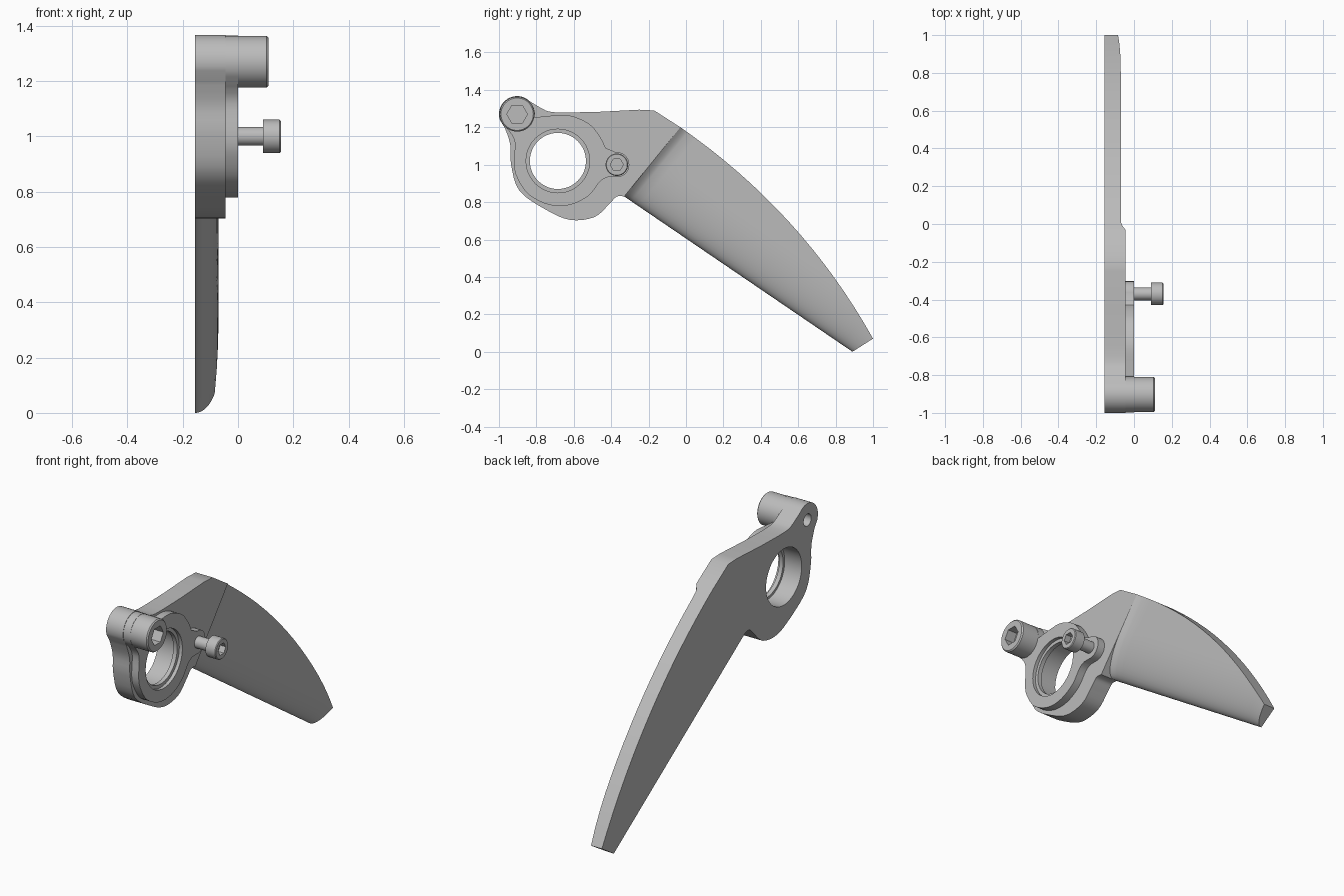
import bpy, bmesh
from math import cos, sin, pi, radians
from mathutils import Vector, Matrix

cube = bpy.data.objects.get("Cube")
if cube:
    bpy.data.objects.remove(cube)

steel = bpy.data.materials.new("satin_grey")
steel.use_nodes = True
GREY = (0.5, 0.5, 0.5, 1)
steel.diffuse_color = GREY
steel.node_tree.nodes["Principled BSDF"].inputs["Base Color"].default_value = GREY

# Local x, y, z become world y, z, x, so profiles are drawn in the side plane
SIDE = Matrix(((0, 0, 1, 0), (1, 0, 0, 0), (0, 1, 0, 0), (0, 0, 0, 1)))
BACK, FACE, LIP, FRONT = -0.155, -0.045, -0.02, 0.0


def finish(name, bm):
    bmesh.ops.remove_doubles(bm, verts=bm.verts, dist=0.0001)
    bmesh.ops.recalc_face_normals(bm, faces=bm.faces)
    mesh = bpy.data.meshes.new(name)
    bm.to_mesh(mesh)
    bm.free()
    mesh.materials.clear()
    mesh.materials.append(steel)
    obj = bpy.data.objects.new(name, mesh)
    bpy.context.collection.objects.link(obj)
    bpy.ops.object.select_all(action='DESELECT')
    obj.select_set(True)
    bpy.context.view_layer.objects.active = obj
    bpy.ops.object.shade_smooth_by_angle(angle=radians(30))
    return obj


def arc(centre, r, start, end, n=16):
    angles = [radians(start + (end - start) * i / n) for i in range(n + 1)]
    return [Vector((centre[0] + r * cos(a), centre[1] + r * sin(a))) for a in angles]


def circle(centre, r):
    return arc(centre, r, 0, 360, 48)[:-1]


def smooth(points, steps=4):
    """Catmull-Rom curve through the points."""
    p = [Vector(q) for q in points]
    p = [p[0]] + p + [p[-1]]
    out = []
    for a, b, c, d in zip(p, p[1:], p[2:], p[3:]):
        for i in range(steps):
            t = i / steps
            out.append(b + (c - a) * t / 2 + (a - b * 2.5 + c * 2 - d / 2) * t ** 2
                       + ((b - c) * 1.5 + (d - a) / 2) * t ** 3)
    return out + [p[-1]]


def plate(name, loops, x0, x1):
    """Flat plate with holes: the first loop is the outline."""
    curve = bpy.data.curves.new(name, 'CURVE')
    curve.dimensions = '2D'
    curve.fill_mode = 'BOTH'
    curve.extrude = (x1 - x0) / 2
    for loop in loops:
        spline = curve.splines.new('POLY')
        spline.points.add(len(loop) - 1)
        for point, q in zip(spline.points, loop):
            point.co = (q[0], q[1], 0, 1)
        spline.use_cyclic_u = True
    temp = bpy.data.objects.new(name + "_profile", curve)
    bpy.context.collection.objects.link(temp)
    evaluated = temp.evaluated_get(bpy.context.evaluated_depsgraph_get())
    bm = bmesh.new()
    bm.from_mesh(evaluated.to_mesh())
    evaluated.to_mesh_clear()
    bpy.data.objects.remove(temp)
    bm.transform(Matrix.Translation(((x0 + x1) / 2, 0, 0)) @ SIDE)
    return finish(name, bm)


def skin(name, rings):
    """Closed skin over rings with equal point counts, capped at both ends."""
    bm = bmesh.new()
    rows = [[bm.verts.new(p) for p in ring] for ring in rings]
    for a, b in zip(rows, rows[1:]):
        for i in range(len(a)):
            j = (i + 1) % len(a)
            bm.faces.new((a[i], a[j], b[j], b[i]))
    bm.faces.new(rows[0])
    bm.faces.new(rows[-1])
    return finish(name, bm)


def ring(x, centre, r, hexagon=False, n=48):
    out = []
    for i in range(n):
        a = 2 * pi * i / n
        k = r * cos(pi / 6) / cos(a % (pi / 3) - pi / 6) if hexagon else r
        out.append((x, centre[0] + k * cos(a), centre[1] + k * sin(a)))
    return out


def socket_screw(name, centre, shaft, seat, top, head, key):
    bevel = head * 0.07
    depth = (top - seat) * 0.55
    skin(name, [ring(x, centre, r, h) for x, r, h in (
        (FACE, shaft, False), (seat, shaft, False), (seat, head, False),
        (top - bevel, head, False), (top, head - bevel, False),
        (top, key, True), (top - depth, key, True))])


LUG, BORE, PAD = (-0.903, 1.27), (-0.685, 1.02), (-0.37, 1.0)

# Main body plate with bore and bolt hole
body = arc(LUG, 0.097, 45, 200)
body += smooth([(-0.97, 1.2), (-0.94, 1.11), (-0.935, 1.0), (-0.89, 0.86), (-0.75, 0.76),
                (-0.62, 0.705), (-0.49, 0.72), (-0.41, 0.79), (-0.37, 0.83), (-0.33, 0.83)])
body += [Vector((-0.03, 1.2)), Vector((-0.17, 1.29)), Vector((-0.25, 1.294))]
body += smooth([(-0.46, 1.283), (-0.7, 1.28), (-0.77, 1.3)])
plate("body_plate", [body, circle(BORE, 0.165), circle(LUG, 0.035)], BACK, FACE)

# Raised collar joining the lug, the bore and the screw pad
collar = arc(LUG, 0.095, -10, 215)
collar += smooth([(-0.945, 1.18), (-0.915, 1.12), (-0.92, 1.0), (-0.9, 0.925), (-0.84, 0.84),
                  (-0.73, 0.785), (-0.62, 0.785), (-0.52, 0.835), (-0.46, 0.91), (-0.42, 0.933)])
collar += arc(PAD, 0.067, -95, 95)
collar += smooth([(-0.43, 1.09), (-0.46, 1.15), (-0.52, 1.22), (-0.63, 1.265), (-0.74, 1.26)])
plate("collar_lip", [collar, circle(BORE, 0.15)], FACE, LIP)
plate("collar_rim", [collar, circle(BORE, 0.17)], LIP, FRONT)

# Socket head screws
socket_screw("clamp_bolt", LUG, 0.06, FRONT, 0.11, 0.093, 0.055)
socket_screw("small_screw", PAD, 0.034, 0.09, 0.155, 0.06, 0.035)

# Lever blade: flat back, rounded front thinning to the straight lower edge
heel, tip = Vector((-0.33, 0.83)), Vector((0.89, 0.0))
crest, bow, end = Vector((-0.03, 1.2)), Vector((0.62, 0.75)), Vector((1.0, 0.07))
along = (tip - heel).normalized()
across = Vector((-along.y, along.x))
ROUND, FILLET, ROWS = 0.27, 0.04, 14
sections = []
for f in [FILLET * i / 4 for i in range(4)] + [i / 16 for i in range(1, 17)]:
    low = heel.lerp(tip, f)
    high = crest.lerp(bow, f).lerp(bow.lerp(end, f), f)
    flare = 0.025 * max(0, 1 - f / FILLET) ** 2
    section = []
    for i in range(ROWS + 1):
        p = low.lerp(high, (i / ROWS) ** 1.7)
        d = min(1, max(0, (p - heel).dot(across) / ROUND))
        thick = max(0.004, 0.085 * (1 - (1 - d) ** 2) ** 0.5) + flare
        section.append((BACK + thick, p.x, p.y))
    sections.append(section + [(BACK, high.x, high.y), (BACK, low.x, low.y)])
skin("lever_blade", sections)
